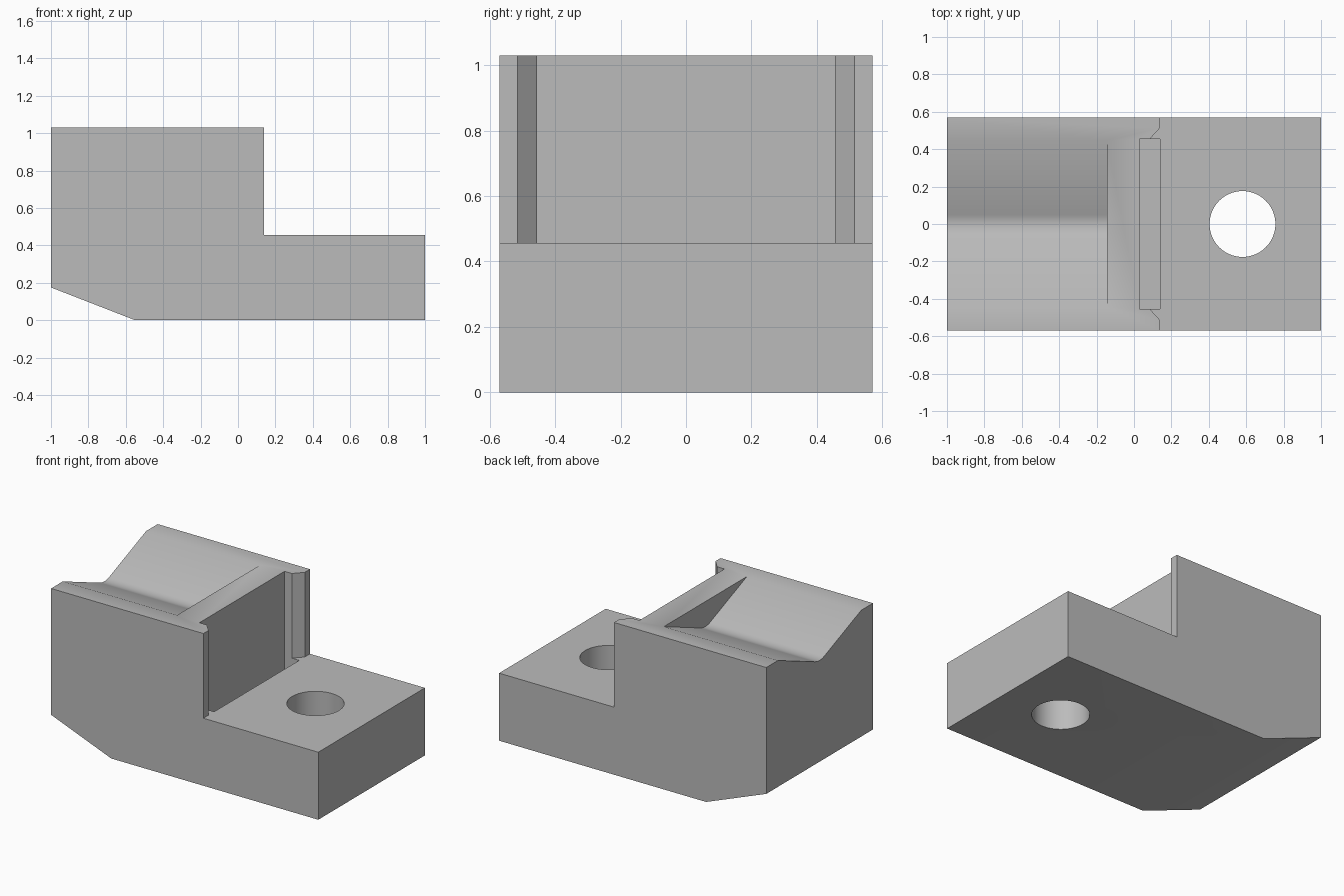
import bpy
import bmesh
import math
from mathutils import Vector

default = bpy.data.objects.get("Cube")
if default:
    bpy.data.objects.remove(default, do_unlink=True)

HALF_Y, TOP, STEP = 0.57, 1.03, 0.457
HEEL_X, WALL_X, GROOVE_X = 0.14, 0.03, -0.145

grey = bpy.data.materials.new("plain grey")
grey.use_nodes = True
grey.diffuse_color = (0.5, 0.5, 0.5, 1)
grey.node_tree.nodes["Principled BSDF"].inputs["Base Color"].default_value = grey.diffuse_color


def prism(name, outline, offset):
    """Extrude a closed 3D outline along the offset vector."""
    bm = bmesh.new()
    face = bm.faces.new([bm.verts.new(p) for p in outline])
    ext = bmesh.ops.extrude_face_region(bm, geom=[face])["geom"]
    moved = [v for v in ext if isinstance(v, bmesh.types.BMVert)]
    bmesh.ops.translate(bm, verts=moved, vec=Vector(offset))
    bmesh.ops.recalc_face_normals(bm, faces=bm.faces)
    mesh = bpy.data.meshes.new(name)
    bm.to_mesh(mesh)
    bm.free()
    obj = bpy.data.objects.new(name, mesh)
    obj.data.materials.append(grey)
    bpy.context.collection.objects.link(obj)
    return obj


# Stepped body with a sloped toe
side = [(-1, TOP), (-1, 0.175), (-0.55, 0), (1, 0), (1, STEP), (HEEL_X, STEP), (HEEL_X, TOP)]
body = prism("clamp_block", [(x, -HALF_Y, z) for x, z in side], (0, 2 * HALF_Y, 0))

# Shallow V groove with a rounded bottom
half, depth, root = 0.445, 0.18, 0.05
angle = math.atan2(depth, half)
radius = root / math.sin(angle)
root_z = TOP - depth * (1 - root / half)
arc = []
for i in range(9):
    a = angle * (i / 4 - 1)
    arc.append((radius * math.sin(a), root_z + radius * (math.cos(angle) - math.cos(a))))
rise = 0.1
vee = [(-half, TOP)] + arc + [(half, TOP), (half, TOP + rise), (-half, TOP + rise)]
groove = prism("groove_cutter", [(-1.1, y, z) for y, z in vee], (1.1 + GROOVE_X, 0, 0))

# Pocket in the upright wall with flared ends
inner, outer, flare_x = 0.455, 0.515, 0.085
slope = (outer - inner) / (HEEL_X - flare_x)
reach = HEEL_X + 0.05
wide = inner + slope * (reach - flare_x)
plan = [(WALL_X, -inner), (flare_x, -inner), (reach, -wide),
        (reach, wide), (flare_x, inner), (WALL_X, inner)]
pocket = prism("pocket_cutter", [(x, y, STEP) for x, y in plan], (0, 0, 0.7))

# Slot sunk below the step at the foot of the pocket
foot = [(WALL_X, -inner), (HEEL_X, -inner), (HEEL_X, inner), (WALL_X, inner)]
slot = prism("slot_cutter", [(x, y, STEP - 0.115) for x, y in foot], (0, 0, 0.2))

# Bolt hole through the step
ring = [math.tau * i / 64 for i in range(64)]
hole = prism("hole_cutter", [(0.58 + 0.176 * math.cos(a), 0.176 * math.sin(a), -0.1) for a in ring],
             (0, 0, 0.8))

bpy.ops.object.select_all(action="DESELECT")
body.select_set(True)
bpy.context.view_layer.objects.active = body
for cutter in (groove, pocket, slot, hole):
    cutter.hide_render = True
    mod = body.modifiers.new(cutter.name, "BOOLEAN")
    mod.operation, mod.solver, mod.object = "DIFFERENCE", "EXACT", cutter
    bpy.ops.object.modifier_apply(modifier=mod.name)
    bpy.data.objects.remove(cutter, do_unlink=True)

bpy.ops.object.shade_smooth_by_angle(angle=math.radians(30))
